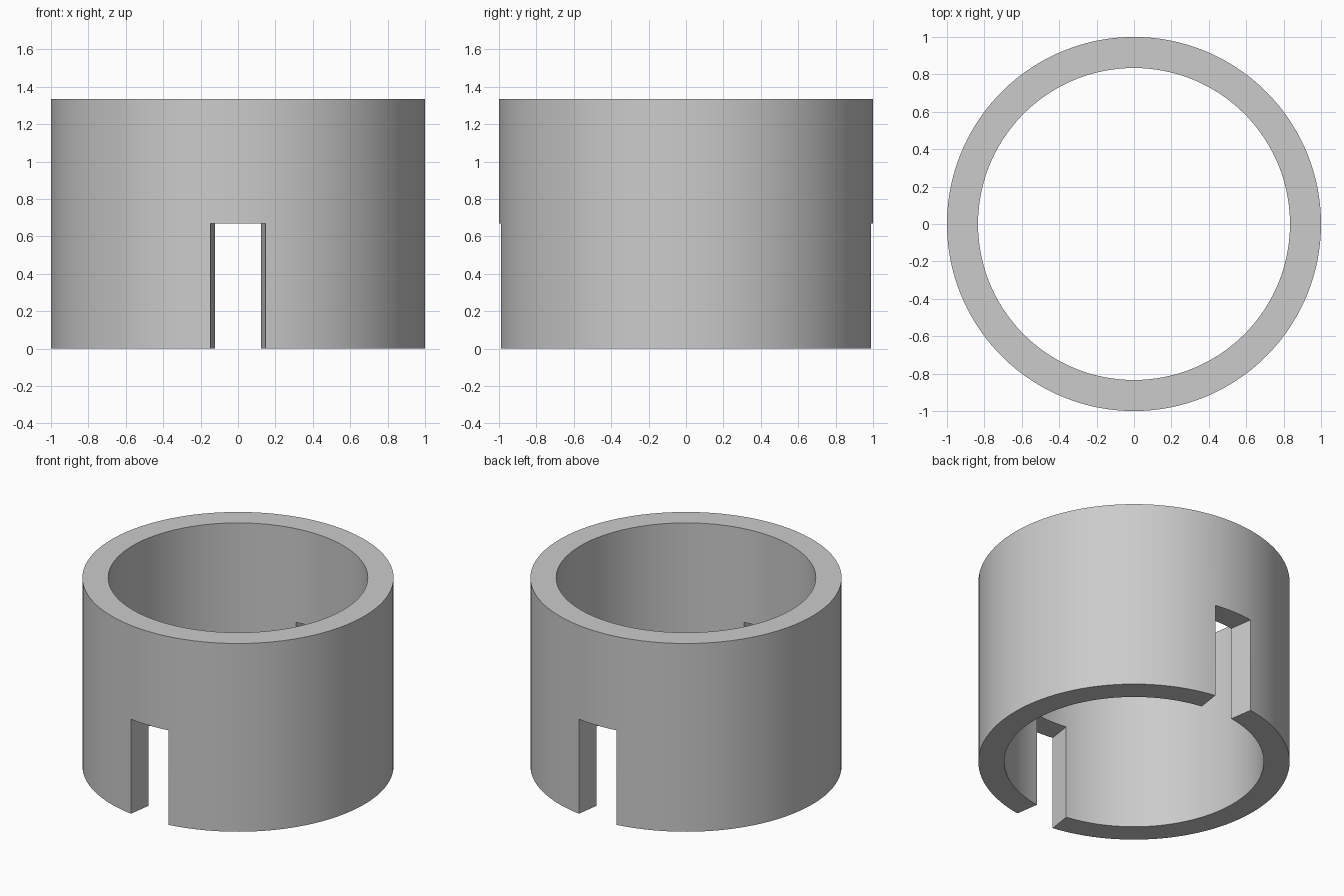
import bpy, bmesh, math

if "Cube" in bpy.data.objects:
    bpy.data.objects.remove(bpy.data.objects["Cube"])

R_OUT, R_IN = 1.0, 0.834
LEVELS = (0.0, 0.67, 1.335)
SLOT = math.radians(8.5)          # half angle of each radial-sided slot
WALL_SEGS, SLOT_SEGS = 60, 6

# Angles round the ring, each tagged with whether its segment is a slot
stations = []
for centre in (-math.pi / 2, math.pi / 2):
    for i in range(SLOT_SEGS):
        stations.append((centre - SLOT + 2 * SLOT * i / SLOT_SEGS, True))
    for i in range(WALL_SEGS):
        stations.append((centre + SLOT + (math.pi - 2 * SLOT) * i / WALL_SEGS, False))

bm = bmesh.new()
cols = [[[bm.verts.new((r * math.cos(a), r * math.sin(a), z)) for z in LEVELS]
         for r in (R_OUT, R_IN)] for a, _ in stations]

count = len(stations)
for i, (_, is_slot) in enumerate(stations):
    (o0, n0), (o1, n1) = cols[i], cols[(i + 1) % count]
    base = 1 if is_slot else 0
    # Outer and inner walls
    for k in range(base, 2):
        bm.faces.new((o0[k], o1[k], o1[k + 1], o0[k + 1]))
        bm.faces.new((n1[k], n0[k], n0[k + 1], n1[k + 1]))
    # Top rim, and underside or slot ceiling
    bm.faces.new((o0[2], o1[2], n1[2], n0[2]))
    bm.faces.new((o1[base], o0[base], n0[base], n1[base]))
    # Radial slot side where slot and wall meet
    if is_slot != stations[i - 1][1]:
        bm.faces.new((o0[0], o0[1], n0[1], n0[0]))

bmesh.ops.delete(bm, geom=[v for v in bm.verts if not v.link_faces], context='VERTS')
bmesh.ops.recalc_face_normals(bm, faces=bm.faces)
mesh = bpy.data.meshes.new("slotted_sleeve")
bm.to_mesh(mesh)
bm.free()

sleeve = bpy.data.objects.new("slotted_sleeve", mesh)
bpy.context.collection.objects.link(sleeve)
bpy.context.view_layer.objects.active = sleeve
sleeve.select_set(True)
bpy.ops.object.shade_smooth_by_angle(angle=math.radians(30))
